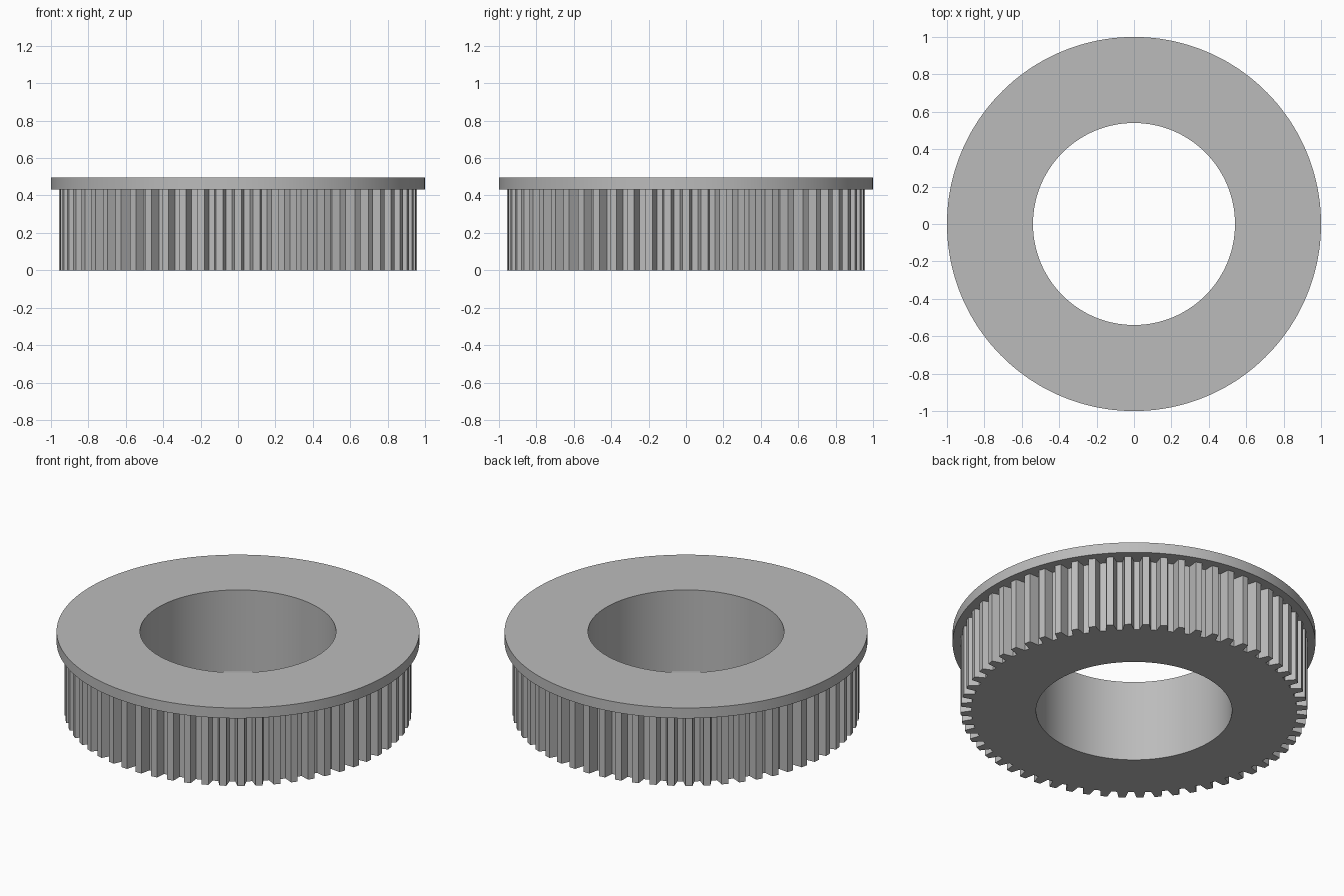
import bpy, bmesh, math

if "Cube" in bpy.data.objects:
    bpy.data.objects.remove(bpy.data.objects["Cube"])

TEETH = 60
R_TIP, R_ROOT, R_HOLE, R_FLANGE = 0.956, 0.897, 0.54, 1.0
Z_FLANGE, Z_TOP = 0.432, 0.495

steel = bpy.data.materials.new("mid grey")
steel.diffuse_color = (0.50, 0.50, 0.50, 1)
steel.use_nodes = True
steel.node_tree.nodes["Principled BSDF"].inputs["Base Color"].default_value = steel.diffuse_color


def circle(r, n=TEETH * 4):
    return [(r, 2 * math.pi * i / n) for i in range(n)]


def lofted(name, loops, closed=False):
    """Skin a list of (polar outline, z) loops that share one point count."""
    bm = bmesh.new()
    rings = [[bm.verts.new((r * math.cos(a), r * math.sin(a), z)) for r, a in pts]
             for pts, z in loops]
    pairs = list(zip(rings, rings[1:]))
    if closed:
        pairs.append((rings[-1], rings[0]))
    for lo, hi in pairs:
        n = len(lo)
        for i in range(n):
            j = (i + 1) % n
            bm.faces.new((lo[i], lo[j], hi[j], hi[i]))
    mesh = bpy.data.meshes.new(name)
    bm.to_mesh(mesh)
    bm.free()
    mesh.materials.append(steel)
    ob = bpy.data.objects.new(name, mesh)
    bpy.context.collection.objects.link(ob)
    bpy.context.view_layer.objects.active = ob
    ob.select_set(True)
    bpy.ops.object.shade_smooth_by_angle(angle=math.radians(20))
    ob.select_set(False)
    return ob


# Tooth outline: narrow flat tip, sloping flanks, flat root
half_tip, half_base = 0.019 / R_TIP, 0.031 / R_ROOT
teeth = []
for k in range(TEETH):
    a = 2 * math.pi * k / TEETH
    teeth += [(R_ROOT, a - half_base), (R_TIP, a - half_tip),
              (R_TIP, a + half_tip), (R_ROOT, a + half_base)]

# Toothed ring: bore wall, underside and teeth (open under the flange)
bore = circle(R_HOLE)
shift = teeth[0][1]
bore = [(r, a + shift) for r, a in bore]
lofted("toothed_ring", [(bore, Z_FLANGE), (bore, 0), (teeth, 0), (teeth, Z_FLANGE)])

# Flange: underside lip, rim, top face and upper bore wall
rim = [(R_FLANGE, a) for _, a in bore]
lip = [(R_ROOT - 0.005, a) for _, a in bore]
lofted("flange", [(lip, Z_FLANGE), (rim, Z_FLANGE), (rim, Z_TOP),
                  (bore, Z_TOP), (bore, Z_FLANGE)])
